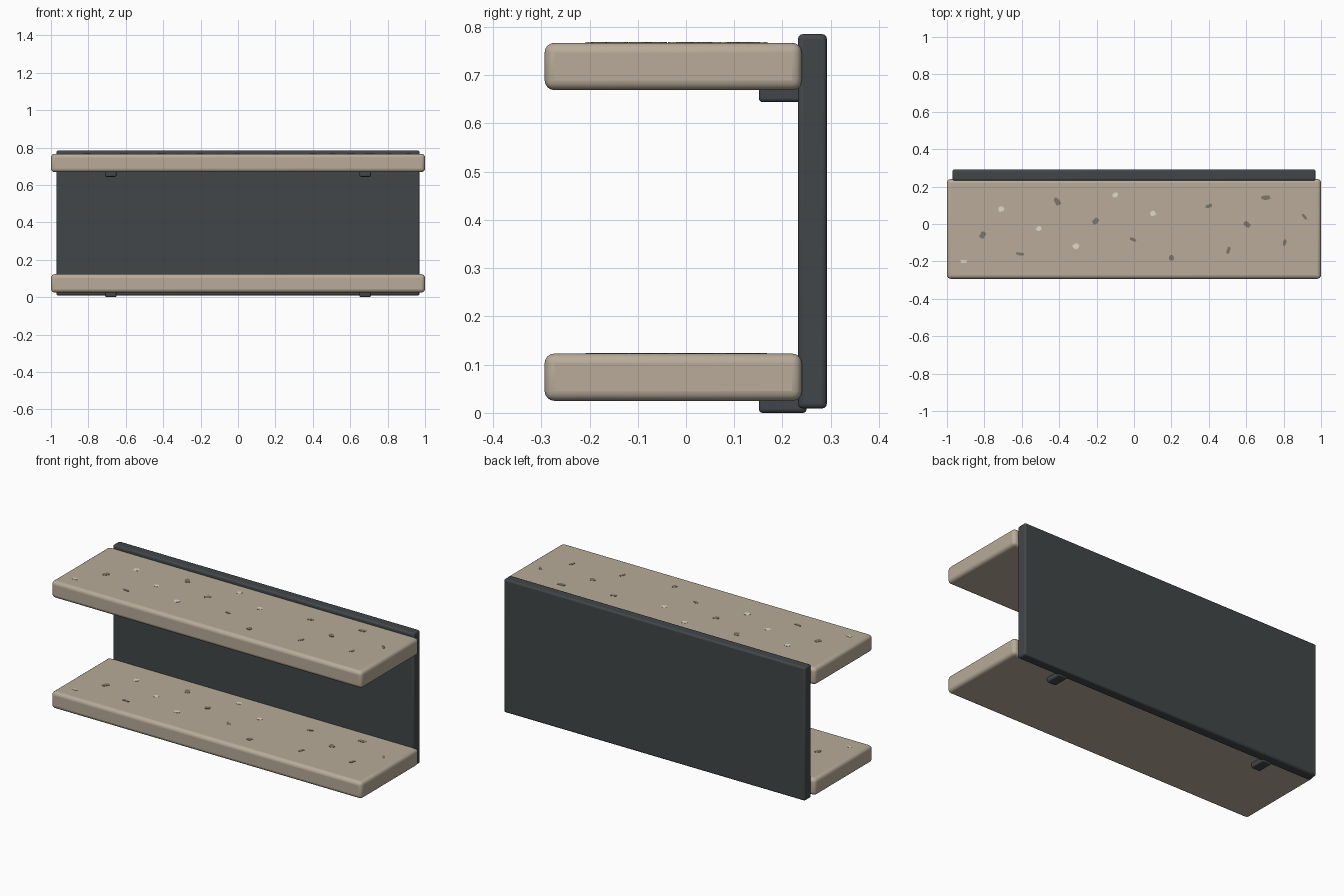
import bpy, bmesh, random
from math import radians, cos, sin, pi

if "Cube" in bpy.data.objects:
    bpy.data.objects.remove(bpy.data.objects["Cube"])

random.seed(4)


def material(name, rgb):
    m = bpy.data.materials.new(name)
    m.diffuse_color = (*rgb, 1)
    m.use_nodes = True
    m.node_tree.nodes["Principled BSDF"].inputs["Base Color"].default_value = m.diffuse_color
    return m


STONE = material("stone", (0.48, 0.41, 0.32))
METAL = material("dark_metal", (0.055, 0.062, 0.066))
BROWN = material("brown_chip", (0.22, 0.18, 0.14))
CREAM = material("cream_chip", (0.75, 0.70, 0.60))


def box(name, lo, hi, mat, bevel, segments=4):
    """Rounded box between two corners."""
    bm = bmesh.new()
    bmesh.ops.create_cube(bm, size=1)
    for v in bm.verts:
        v.co = [(a + b) / 2 + c * (b - a) for a, b, c in zip(lo, hi, v.co)]
    me = bpy.data.meshes.new(name)
    bm.to_mesh(me)
    bm.free()
    me.materials.append(mat)
    ob = bpy.data.objects.new(name, me)
    bpy.context.collection.objects.link(ob)
    mod = ob.modifiers.new("Rounded", 'BEVEL')
    mod.width, mod.segments = bevel, segments
    bpy.context.view_layer.objects.active = ob
    ob.select_set(True)
    bpy.ops.object.shade_smooth_by_angle(angle=radians(35))
    ob.select_set(False)
    return ob


# Terrazzo flecks: x, y, length, width, angle in degrees, cream or brown
CHIPS = [
    (-.91, -.20, .034, .016, 0, 1), (-.81, -.06, .042, .028, 60, 0),
    (-.71, .08, .032, .028, 20, 1), (-.61, -.16, .046, .016, -5, 0),
    (-.51, -.025, .030, .024, 15, 1), (-.41, .12, .048, .028, -60, 0),
    (-.31, -.12, .034, .030, 30, 1), (-.205, .015, .038, .028, 40, 0),
    (-.10, .155, .030, .026, 10, 1), (-.005, -.083, .036, .018, -25, 0),
    (.10, .056, .032, .026, 25, 1), (.20, -.18, .030, .028, 80, 0),
    (.40, .096, .036, .018, 20, 0), (.505, -.14, .040, .018, 75, 0),
    (.605, -.002, .040, .028, -30, 0), (.705, .14, .050, .024, 5, 0),
    (.805, -.10, .036, .018, 75, 0), (.91, .04, .040, .016, -50, 0),
]


def flecks(name, top):
    """Thin jagged chips set just proud of a shelf top."""
    bm = bmesh.new()
    for x, y, length, width, angle, cream in CHIPS:
        a, verts = radians(angle), []
        for i in range(10):
            t = 2 * pi * i / 10 + pi / 10
            r = random.uniform(0.75, 1.2)
            u = max(-1, min(1, r * 1.15 * cos(t))) * length / 2
            v = max(-1, min(1, r * 1.15 * sin(t))) * width / 2
            verts.append(bm.verts.new((x + u * cos(a) - v * sin(a),
                                       y + u * sin(a) + v * cos(a), top - .002)))
        face = bm.faces.new(verts)
        face.material_index = cream
        new = bmesh.ops.extrude_face_region(bm, geom=[face])["geom"]
        for g in new:
            if isinstance(g, bmesh.types.BMVert):
                g.co.z = top + .0015
            elif isinstance(g, bmesh.types.BMFace):
                g.material_index = cream
        for f in {f for v in verts for f in v.link_faces}:
            f.material_index = cream
    bmesh.ops.recalc_face_normals(bm, faces=bm.faces)
    me = bpy.data.meshes.new(name)
    bm.to_mesh(me)
    bm.free()
    me.materials.append(BROWN)
    me.materials.append(CREAM)
    bpy.context.collection.objects.link(bpy.data.objects.new(name, me))


# Back panel
box("back_panel", (-.97, .232, .009), (.97, .292, .785), METAL, .01, 3)

# Two shelves, each with flecks and a pair of support brackets
for label, z in (("lower", .025), ("upper", .669)):
    box(label + "_shelf", (-1, -.293, z), (1, .24, z + .098), STONE, .02, 4)
    flecks(label + "_shelf_flecks", z + .098)
    for side, x in (("left", -.68), ("right", .68)):
        box(f"{label}_{side}_bracket", (x - .03, .151, z - .025),
            (x + .03, .25, z + .015), METAL, .008, 3)
